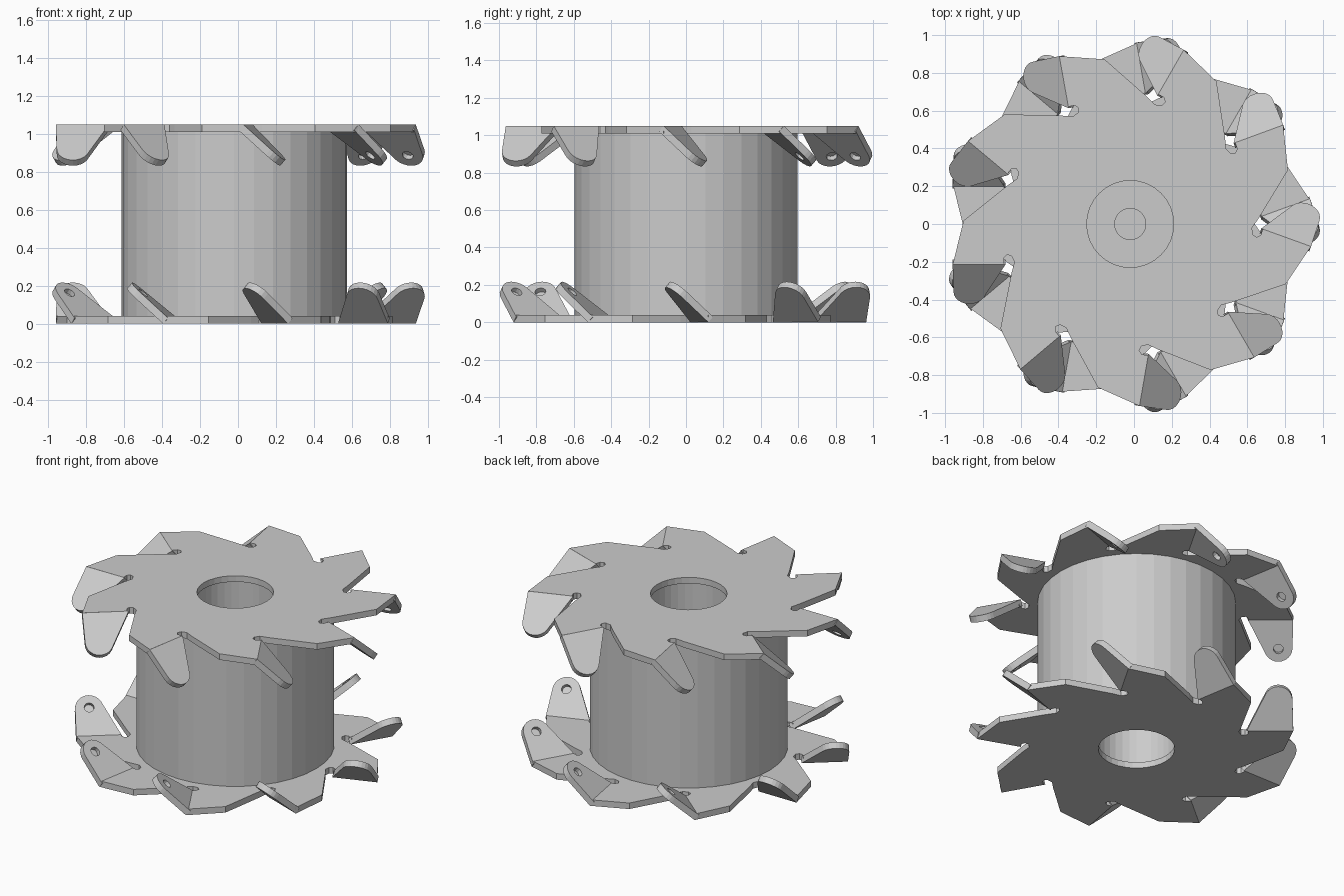
import bpy, bmesh
from math import sin, cos, radians, pi
from mathutils import Matrix, Vector

if "Cube" in bpy.data.objects:
    bpy.data.objects.remove(bpy.data.objects["Cube"])

N, H, T = 9, 1.05, 0.04          # tooth count, total height, sheet thickness
CX = -0.02                       # axis offset in x
BEND = radians(42)


def finish(bm, name):
    bmesh.ops.recalc_face_normals(bm, faces=bm.faces)
    me = bpy.data.meshes.new(name)
    bm.to_mesh(me)
    bm.free()
    ob = bpy.data.objects.new(name, me)
    bpy.context.collection.objects.link(ob)
    return ob


def circle(r, n, cx=0.0, cy=0.0):
    return [(cx + r * cos(2 * pi * i / n), cy + r * sin(2 * pi * i / n)) for i in range(n)]


def prism(bm, pts, z0, z1, mat=Matrix()):
    """Closed prism of a 2D profile between two heights, placed by a matrix."""
    lo = [bm.verts.new(mat @ Vector((x, y, z0))) for x, y in pts]
    hi = [bm.verts.new(mat @ Vector((x, y, z1))) for x, y in pts]
    bm.faces.new(lo[::-1])
    bm.faces.new(hi)
    n = len(pts)
    for i in range(n):
        j = (i + 1) % n
        bm.faces.new((lo[i], lo[j], hi[j], hi[i]))


def sheet(bm, loops, z, t):
    """Flat sheet with holes, first loop is the outside."""
    edges = []
    for pts in loops:
        vs = [bm.verts.new((x, y, z)) for x, y in pts]
        edges += [bm.edges.new((vs[i], vs[(i + 1) % len(vs)])) for i in range(len(vs))]
    res = bmesh.ops.triangle_fill(bm, edges=edges, use_beauty=True)
    faces = [g for g in res["geom"] if isinstance(g, bmesh.types.BMFace)]
    ext = bmesh.ops.extrude_face_region(bm, geom=faces)
    vs = [g for g in ext["geom"] if isinstance(g, bmesh.types.BMVert)]
    bmesh.ops.translate(bm, verts=vs, vec=(0, 0, t))


def lathe(name, profile, n):
    """Closed ring-shaped solid from a radius/height profile."""
    bm = bmesh.new()
    rings = [[bm.verts.new((r * cos(2 * pi * i / n), r * sin(2 * pi * i / n), z))
              for i in range(n)] for r, z in profile]
    for a, ra in enumerate(rings):
        rb = rings[(a + 1) % len(rings)]
        for i in range(n):
            j = (i + 1) % n
            bm.faces.new((ra[i], ra[j], rb[j], rb[i]))
    ob = finish(bm, name)
    ob.location.x = CX
    return ob


# one tooth of the plate outline, counter-clockwise: tip, fold root, relief notch, slit
TOOTH = [(0.957, -0.119), (0.702, -0.027), (0.69, -0.06), (0.668, -0.07),
         (0.648, -0.055), (0.645, -0.02), (0.68, 0.03), (0.835, 0.285)]
ROOT = Vector((0.694, -0.024, H))

# folded finger profile: u along the fold, s away from it
FINGER = [(0, 0), (0.28, 0)] + [
    (0.19 + 0.085 * cos(radians(a)), 0.195 + 0.085 * sin(radians(a))) for a in range(0, 151, 15)]


def finger_frames():
    d = radians(-20)
    u = Vector((cos(d), sin(d), 0))
    v = Vector((-sin(d), cos(d), 0))
    s = v * cos(BEND) - Vector((0, 0, sin(BEND)))
    n = u.cross(s)
    m = Matrix((u, s, n)).transposed().to_4x4()
    m.translation = ROOT
    return [Matrix.Rotation(2 * pi * k / N, 4, 'Z') @ m for k in range(N)]


def end_plate(prefix, flip):
    place = Matrix.Translation((CX, 0, 0))
    if flip:
        place = place @ Matrix.Translation((0, 0, H)) @ Matrix.Rotation(pi, 4, 'X')

    # flat pinwheel plate with centre hole
    outline = []
    for k in range(N):
        r = Matrix.Rotation(2 * pi * k / N, 2)
        outline += [tuple(r @ Vector(p)) for p in TOOTH]
    bm = bmesh.new()
    sheet(bm, [outline, circle(0.23, 32)], H - T, T)
    finish(bm, prefix + "_plate").matrix_world = place

    # bent fingers with a blind hole on the inner face
    bm, cut = bmesh.new(), bmesh.new()
    for m in finger_frames():
        prism(bm, FINGER, -T, 0, m)
        prism(cut, circle(0.03, 12, 0.19, 0.2), -T - 0.02, -0.012, m)
    fingers = finish(bm, prefix + "_fingers")
    cutter = finish(cut, prefix + "_hole_cutter")
    cutter.hide_render = True
    mod = fingers.modifiers.new("holes", 'BOOLEAN')
    mod.operation, mod.solver, mod.object = 'DIFFERENCE', 'EXACT', cutter
    bpy.context.view_layer.objects.active = fingers
    bpy.ops.object.modifier_apply(modifier=mod.name)
    bpy.data.objects.remove(cutter)
    fingers.matrix_world = place


end_plate("top", False)
end_plate("bottom", True)

# coil drum with its bore
lathe("drum", [(0.25, T), (0.595, T), (0.595, H - T), (0.25, H - T)], 36)

# web across the bore and small centre boss
bm = bmesh.new()
prism(bm, circle(0.25, 36), 0.48, 0.54)
finish(bm, "bore_web").location.x = CX
bm = bmesh.new()
prism(bm, circle(0.085, 24), 0.46, 0.56)
finish(bm, "centre_boss").location.x = CX
